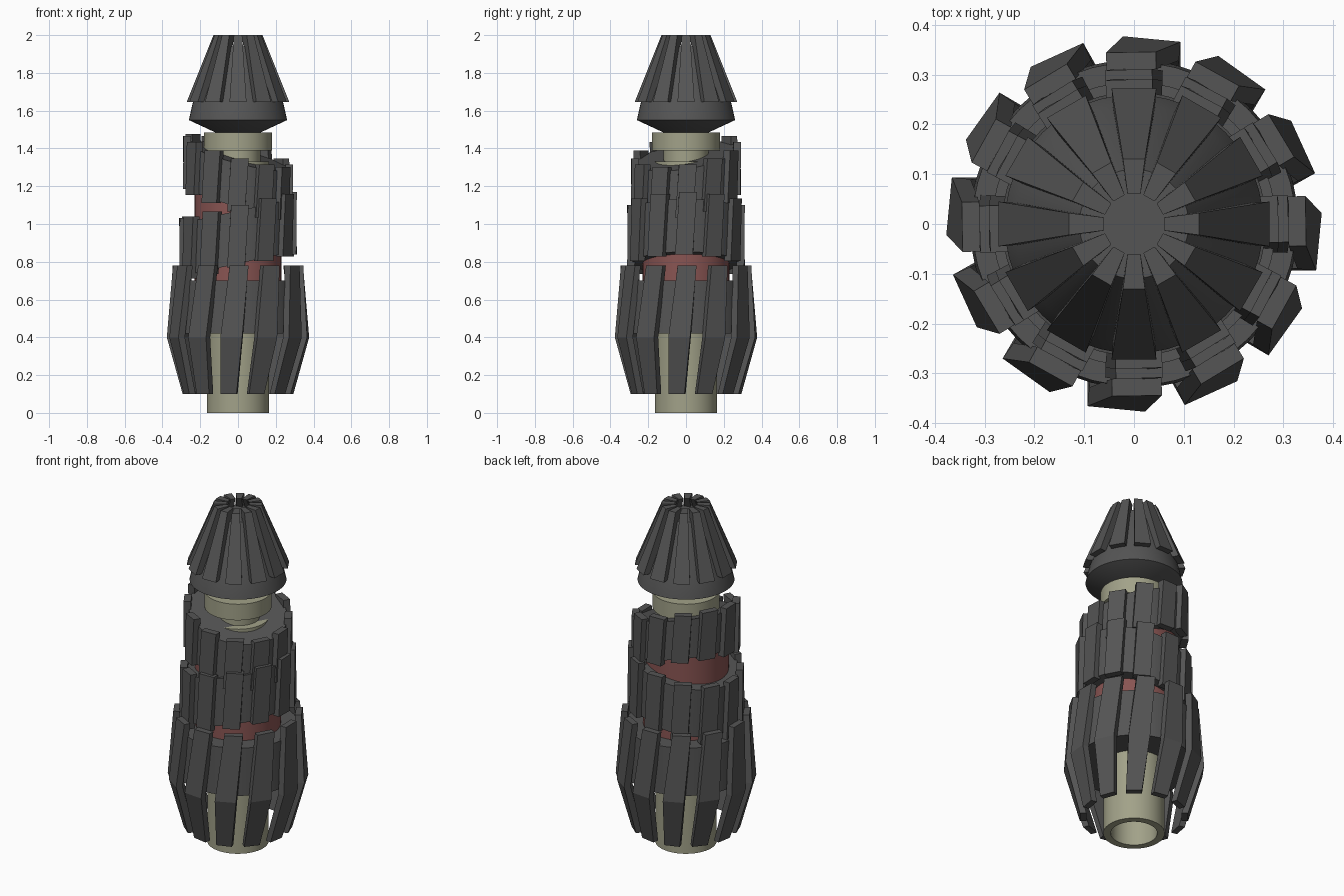
import bpy, math
from mathutils import Matrix, Vector

if "Cube" in bpy.data.objects:
    bpy.data.objects.remove(bpy.data.objects["Cube"])


def material(name, rgb):
    m = bpy.data.materials.new(name)
    m.diffuse_color = (*rgb, 1)
    m.use_nodes = True
    m.node_tree.nodes["Principled BSDF"].inputs["Base Color"].default_value = m.diffuse_color
    return m


DARK = material("dark_grey", (0.09, 0.09, 0.09))
BEIGE = material("pale_olive", (0.36, 0.36, 0.25))
RED = material("dull_red", (0.25, 0.09, 0.085))


def make(name, verts, faces, mat, smooth=False):
    me = bpy.data.meshes.new(name)
    me.from_pydata(verts, [], faces)
    me.materials.append(mat)
    ob = bpy.data.objects.new(name, me)
    bpy.context.collection.objects.link(ob)
    bpy.context.view_layer.objects.active = ob
    ob.select_set(True)
    if smooth:
        bpy.ops.object.shade_smooth_by_angle(angle=math.radians(35))
    ob.select_set(False)
    return ob


def lathe(name, profile, mat, sides=48, tilt=0, toward=0):
    """Spin (radius, z) points listed upward on the outside; tilt skews heights."""
    verts, faces = [], []
    for r, z in profile:
        for i in range(sides):
            a = math.tau * i / sides
            verts.append((r * math.cos(a), r * math.sin(a),
                          z + tilt * r * math.cos(a - toward)))
    for k in range(len(profile) - 1):
        for i in range(sides):
            j = (i + 1) % sides
            faces.append((k * sides + i, k * sides + j,
                          (k + 1) * sides + j, (k + 1) * sides + i))
    faces.append(tuple(reversed(range(sides))))
    top = (len(profile) - 1) * sides
    faces.append(tuple(range(top, top + sides)))
    return make(name, verts, faces, mat, True)


def blades(name, sections, mat, count=12, tilt=0, toward=0):
    """Ring of bars; section = (z, inner r, outer r, inner half width, outer half width, twist)."""
    verts, faces = [], []
    for n in range(count):
        base = len(verts)
        a = math.tau * n / count
        for z, r0, r1, w0, w1, twist in sections:
            rot = Matrix.Rotation(a + math.radians(twist), 3, 'Z')
            for x, y in ((r0, -w0), (r1, -w1), (r1, w1), (r0, w0)):
                v = rot @ Vector((x, y, z))
                v.z += tilt * r1 * math.cos(a - toward)
                verts.append(v)
        for k in range(len(sections) - 1):
            b = base + 4 * k
            for i in range(4):
                j = (i + 1) % 4
                faces.append((b + i, b + j, b + 4 + j, b + 4 + i))
        e = base + 4 * (len(sections) - 1)
        faces.append((base + 3, base + 2, base + 1, base))
        faces.append((e, e + 1, e + 2, e + 3))
    return make(name, verts, faces, mat)


# Central tube with a bored lower end, and the collar on its neck
lathe("central_tube", [(0.125, 0.4), (0.125, 0), (0.165, 0), (0.165, 1.33),
                       (0.12, 1.33), (0.12, 1.5)], BEIGE)
lathe("neck_collar", [(0.18, 1.39), (0.18, 1.485)], BEIGE)

# Red core showing between the tilted rings
lathe("red_core", [(0.23, 0.6), (0.23, 1.2)], RED)

# Lower drum with bent, twisted blades
lathe("lower_drum", [(0.33, 0.42), (0.325, 0.70)], DARK)
blades("lower_blades", [(0.10, 0.255, 0.29, 0.043, 0.043, -10),
                        (0.40, 0.335, 0.373, 0.058, 0.058, -5.5),
                        (0.78, 0.31, 0.345, 0.05, 0.05, 1)], DARK)

# Two rings with opposite tilts, each with upright slats
for label, r, z0, z1, tilt, toward in (("middle", 0.31, 0.77, 1.10, 0.22, 0),
                                       ("upper", 0.29, 1.11, 1.39, 0.30, math.radians(150))):
    lathe(label + "_ring", [(r - 0.025, z0 + 0.02), (r - 0.025, z1 - 0.03)],
          DARK, 48, tilt, toward)
    blades(label + "_slats", [(z0, r - 0.04, r, 0.047, 0.047, -2),
                              (z1, r - 0.04, r, 0.047, 0.047, 2)], DARK, 12, tilt, toward)

# Head: flared base, cone and tapering fins
lathe("head_cone", [(0.12, 1.485), (0.26, 1.55), (0.24, 1.64), (0.11, 1.94)], DARK)
blades("head_fins", [(1.645, 0.235, 0.272, 0.042, 0.045, 0),
                     (2.0, 0.06, 0.13, 0.013, 0.022, 0)], DARK)
